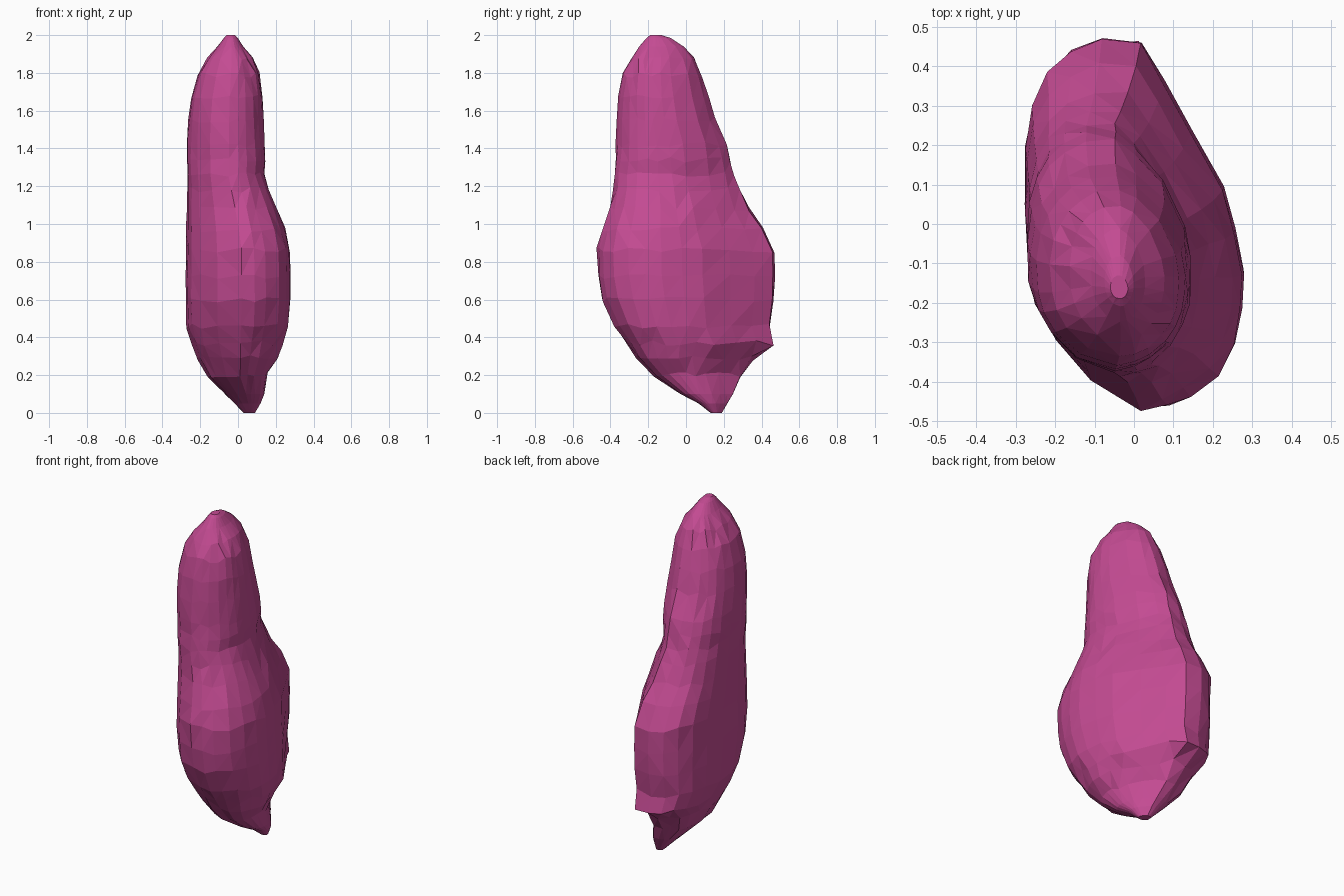
import bpy, bmesh, math, random
random.seed(4)

# Plan outline of the bulb: rounded, with one flattened side at the back right
PLAN = [(.02, -.48), (.09, -.475), (.15, -.45), (.22, -.39), (.26, -.31), (.28, -.22),
        (.28, -.13), (.26, -.02), (.23, .09), (.15, .24), (.08, .37), (.02, .475), (-.08, .48),
        (-.16, .45), (-.22, .395), (-.26, .31), (-.28, .2), (-.28, .05), (-.27, -.11),
        (-.25, -.21), (-.2, -.3), (-.11, -.405)]

# Height, x min, x max, y min, y max of each ring
RINGS = [(0, .03, .09, .13, .19), (.05, -.02, .12, .065, .22), (.1, -.07, .14, -.03, .25),
         (.2, -.16, .16, -.17, .29), (.29, -.215, .21, -.265, .355), (.37, -.25, .24, -.325, .47),
         (.46, -.275, .268, -.385, .45), (.6, -.28, .28, -.45, .47), (.72, -.28, .28, -.475, .475),
         (.86, -.28, .275, -.475, .47), (.97, -.277, .25, -.45, .41), (1.08, -.275, .21, -.41, .34),
         (1.18, -.27, .17, -.39, .29), (1.26, -.27, .143, -.386, .262), (1.34, -.275, .153, -.378, .24),
         (1.42, -.275, .148, -.375, .22), (1.55, -.265, .142, -.37, .16), (1.67, -.25, .135, -.36, .125),
         (1.79, -.215, .118, -.34, .09), (1.87, -.165, .08, -.3, .05), (1.94, -.11, .03, -.25, -.01),
         (1.985, -.075, 0, -.21, -.08), (2, -.06, -.015, -.19, -.13)]

bm = bmesh.new()
loops = []
for z, x0, x1, y0, y1 in RINGS:
    cx, cy, rx, ry = (x0 + x1) / 2, (y0 + y1) / 2, (x1 - x0) / 2, (y1 - y0) / 2
    blend = min(max((z - 1.0) / .7, 0), .75)          # neck becomes more oval
    loop = []
    for px, py in PLAN:
        u, v = px / .28, py / .48
        a = math.atan2(v, u)
        u += (math.cos(a) - u) * blend
        v += (math.sin(a) - v) * blend
        s = 1 - random.random() * .025                 # slight irregularity
        dz = random.uniform(-.015, .015) if .15 < z < 1.9 else 0
        loop.append(bm.verts.new((cx + u * rx * s, cy + v * ry * s, z + dz)))
    loops.append(loop)

# Skin the rings and close both ends
n = len(PLAN)
for a, b in zip(loops, loops[1:]):
    for i in range(n):
        j = (i + 1) % n
        bm.faces.new((a[i], a[j], b[j], b[i]))
bm.faces.new(list(reversed(loops[0])))
bm.faces.new(loops[-1])
bmesh.ops.triangulate(bm, faces=bm.faces[:])
bmesh.ops.recalc_face_normals(bm, faces=bm.faces[:])

mesh = bpy.data.meshes.new("tuber_body")
bm.to_mesh(mesh)
bm.free()
body = bpy.data.objects.new("tuber_body", mesh)
bpy.context.collection.objects.link(body)
skin = bpy.data.materials.new("purple_skin")
skin.diffuse_color = (.55, .07, .29, 1)
mesh.materials.append(skin)
